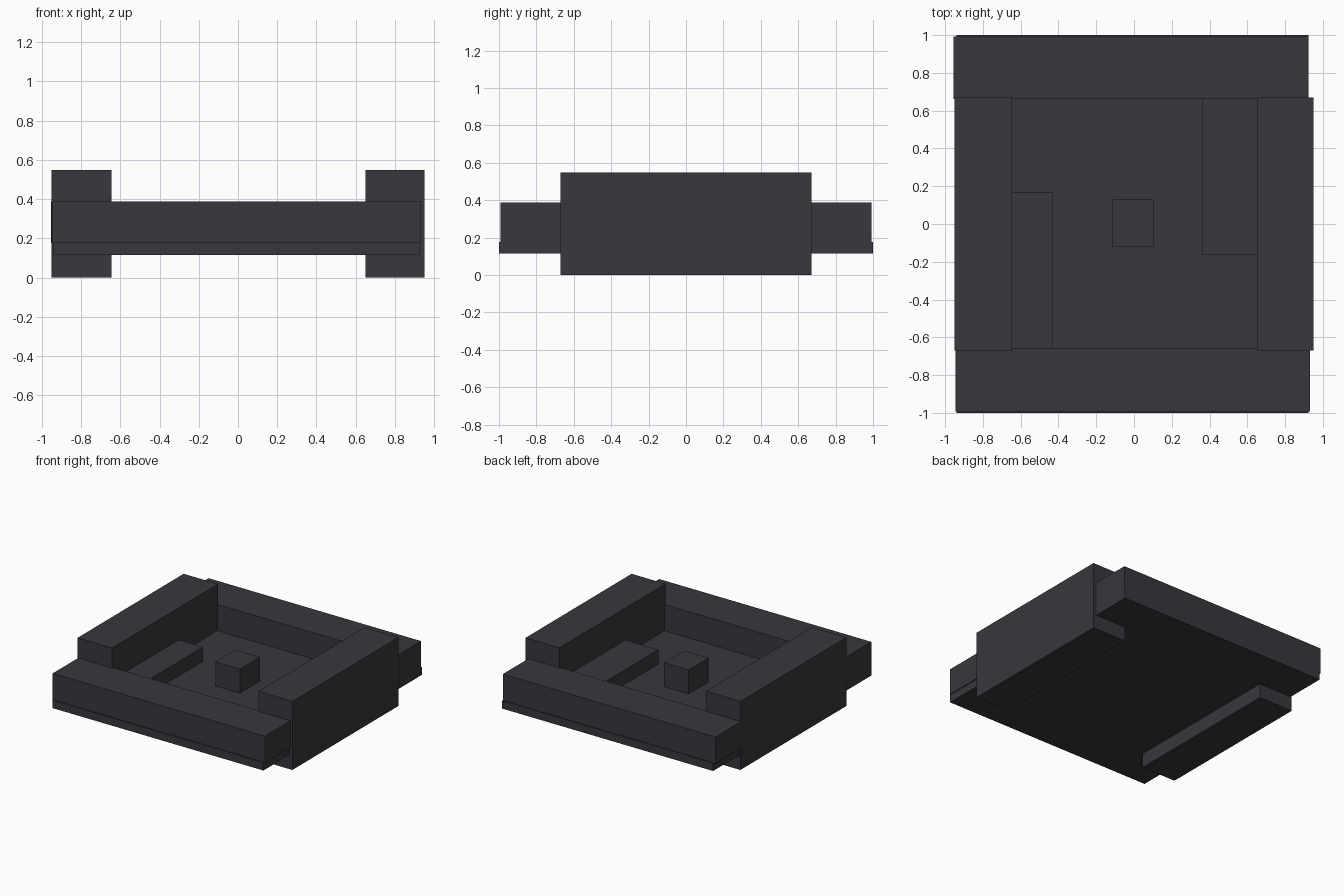
import bpy

if "Cube" in bpy.data.objects:
    bpy.data.objects.remove(bpy.data.objects["Cube"])

charcoal = bpy.data.materials.new("charcoal")
charcoal.diffuse_color = (0.040, 0.038, 0.046, 1)
charcoal.use_nodes = True
charcoal.node_tree.nodes["Principled BSDF"].inputs["Base Color"].default_value = charcoal.diffuse_color


def box(name, x, y, z):
    """Axis-aligned block from (min, max) ranges."""
    bpy.ops.mesh.primitive_cube_add(size=1)
    ob = bpy.context.object
    ob.name = name
    ob.location = [(a + b) / 2 for a, b in (x, y, z)]
    ob.scale = [b - a for a, b in (x, y, z)]
    bpy.ops.object.transform_apply(location=True, rotation=False, scale=True)
    ob.data.materials.append(charcoal)
    return ob


# Floor slab
box("floor_slab", (-0.94, 0.925), (-1.0, 1.0), (0.115, 0.178))

# Tall side walls that reach the ground
box("left_wall", (-0.95, -0.645), (-0.67, 0.67), (0.0, 0.548))
box("right_wall", (0.65, 0.95), (-0.67, 0.67), (0.0, 0.548))

# Lower front and back walls resting on the floor
box("front_wall", (-0.945, 0.932), (-0.992, -0.657), (0.176, 0.388))
box("back_wall", (-0.955, 0.925), (0.662, 0.993), (0.176, 0.388))

# Low benches along the side walls
box("left_bench", (-0.65, -0.43), (-0.66, 0.17), (0.17, 0.292))
box("right_bench", (0.36, 0.655), (-0.165, 0.665), (0.17, 0.292))

# Block in the middle of the floor
box("centre_block", (-0.115, 0.102), (-0.122, 0.13), (0.17, 0.37))
